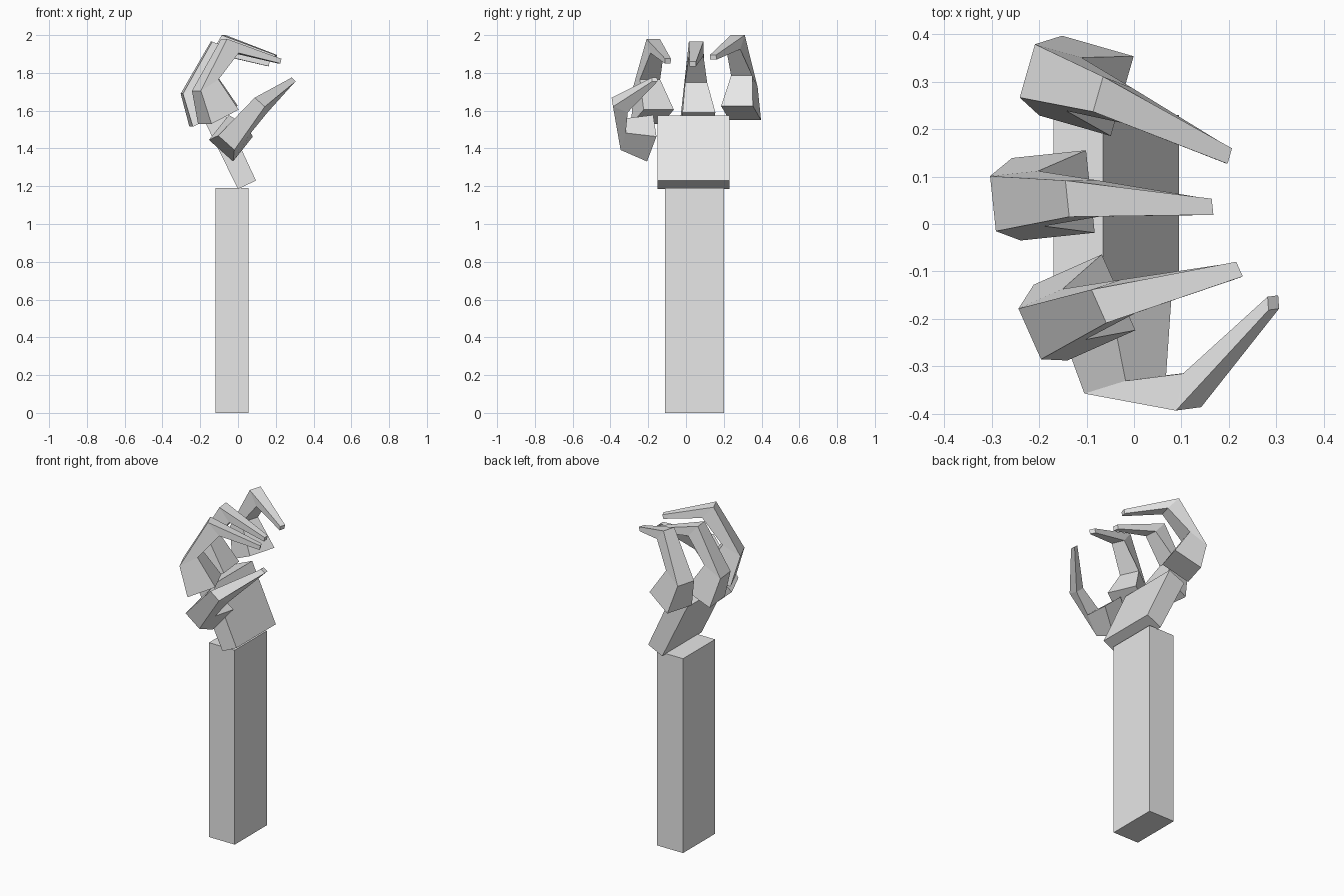
import bpy
from math import radians
from mathutils import Matrix, Vector

cube = bpy.data.objects.get("Cube")
if cube:
    bpy.data.objects.remove(cube)

grey = bpy.data.materials.new("light_grey")
grey.use_nodes = True
grey.diffuse_color = (0.8, 0.8, 0.8, 1)
grey.node_tree.nodes["Principled BSDF"].inputs["Base Color"].default_value = (0.8, 0.8, 0.8, 1)


def loft(name, rings):
    """Join four-cornered rings into a closed, flat-faced solid."""
    verts = [p for ring in rings for p in ring]
    last = 4 * (len(rings) - 1)
    faces = [(3, 2, 1, 0), tuple(range(last, last + 4))]
    for a in range(0, last, 4):
        for i in range(4):
            j = (i + 1) % 4
            faces.append((a + i, a + j, a + j + 4, a + i + 4))
    mesh = bpy.data.meshes.new(name)
    mesh.from_pydata(verts, [], faces)
    mesh.materials.append(grey)
    obj = bpy.data.objects.new(name, mesh)
    bpy.context.collection.objects.link(obj)
    # Consistent outward normals
    import bmesh
    bm = bmesh.new()
    bm.from_mesh(mesh)
    bmesh.ops.recalc_face_normals(bm, faces=bm.faces)
    bm.to_mesh(mesh)
    bm.free()
    return obj


def digit(name, sections, side, place=Matrix()):
    """Each section: middle of outer edge, middle of inner edge, width."""
    rings = []
    for outer, inner, width in sections:
        half = Vector(side).normalized() * width / 2
        o, i = Vector(outer), Vector(inner)
        rings.append([place @ p for p in (o - half, o + half, i + half, i - half)])
    return loft(name, rings)


def slab(name, profile, y0, y1):
    """Extrude an x-z profile along y."""
    return loft(name, [[(x, y, z) for x, z in profile] for y in (y0, y1)])


# Forearm and tilted palm
slab("forearm", [(-0.12, 0), (0.055, 0), (0.055, 1.19), (-0.12, 1.19)], -0.11, 0.2)
slab("palm", [(0, 1.185), (0.095, 1.23), (-0.065, 1.575), (-0.17, 1.53)], -0.15, 0.23)

# Clawed finger: base, knuckle, bend, tip, measured from the outer knuckle
finger = [
    ((0.05, 0.004, -0.175), (0.207, 0.004, -0.1), 0.175),
    ((0, 0, 0), (0.102, 0, 0.06), 0.117),
    ((0.157, -0.006, 0.275), (0.222, -0.012, 0.2), 0.077),
    ((0.46, -0.055, 0.17), (0.455, -0.055, 0.145), 0.034),
]
for name, knuckle, yaw in (
    ("front_finger", (-0.22, -0.232, 1.705), 24),
    ("middle_finger", (-0.2975, 0.043, 1.69), 6),
    ("back_finger", (-0.225, 0.323, 1.725), -16),
):
    place = Matrix.Translation(knuckle) @ Matrix.Rotation(radians(yaw), 4, "Z")
    digit(name, finger, (0, 1, 0), place)

# Thumb reaching forward and across
thumb = [
    ((-0.09, -0.215, 1.388), (0.015, -0.165, 1.52), 0.172),
    ((-0.062, -0.352, 1.43), (0.025, -0.325, 1.52), 0.115),
    ((0.115, -0.39, 1.645), (0.13, -0.312, 1.615), 0.072),
    ((0.295, -0.18, 1.765), (0.293, -0.152, 1.765), 0.03),
]
digit("thumb", thumb, (0.74, 0.1, -0.66))
